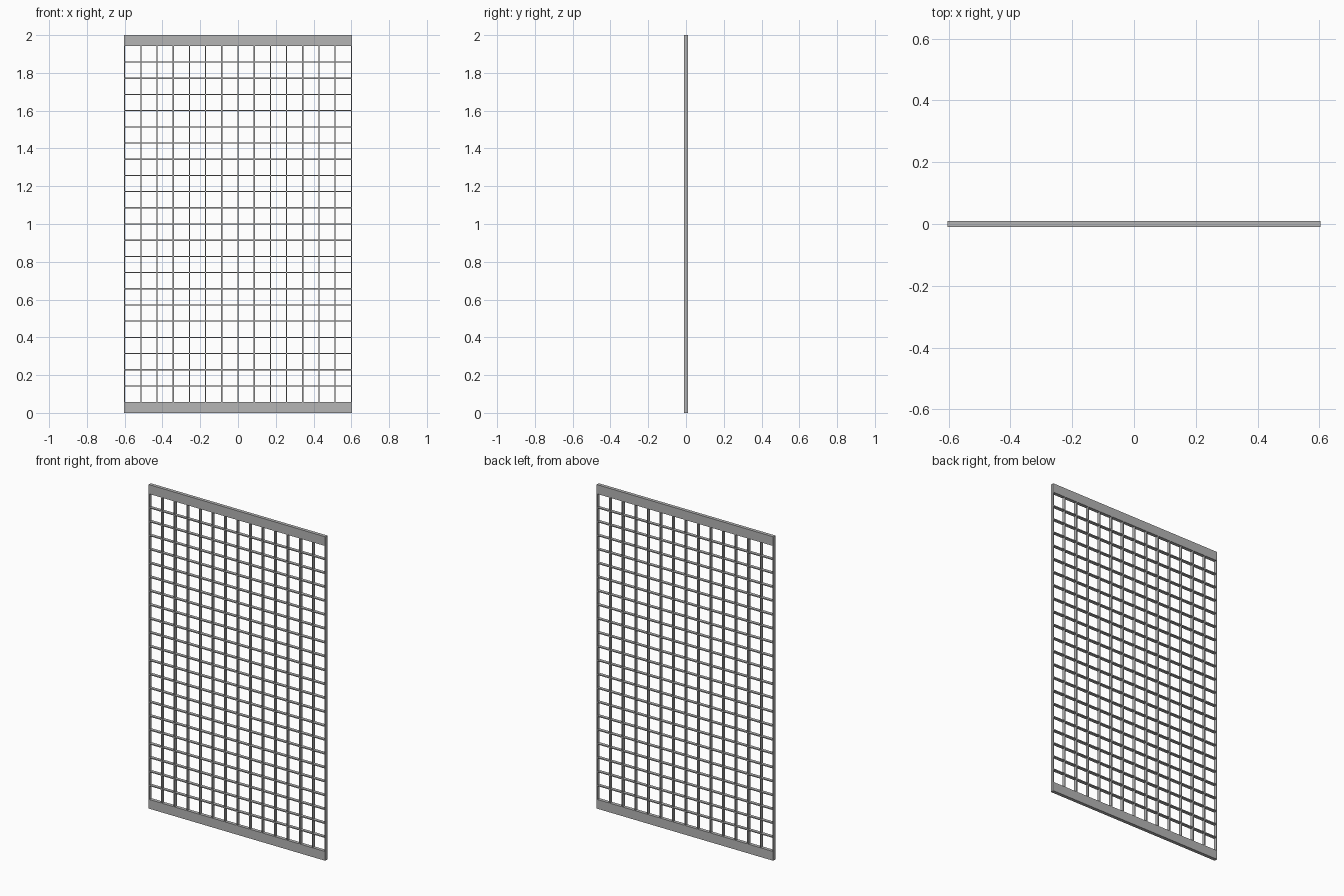
import bpy

cube = bpy.data.objects.get("Cube")
if cube:
    bpy.data.objects.remove(cube, do_unlink=True)

HALF_X, HEIGHT = 0.603, 2.0
RAIL, DEPTH, BAR = 0.057, 0.021, 0.006
COLS, ROWS = 15, 21
PITCH = 1.2 / (COLS - 1)

# Plain grey metal
steel = bpy.data.materials.new("grey_steel")
steel.use_nodes = True
grey = (0.46, 0.46, 0.46, 1)
steel.diffuse_color = grey
steel.node_tree.nodes["Principled BSDF"].inputs["Base Color"].default_value = grey


def box(name, size, location):
    bpy.ops.mesh.primitive_cube_add(size=1, location=location)
    ob = bpy.context.object
    ob.name = name
    ob.scale = size
    bpy.ops.object.transform_apply(location=False, rotation=False, scale=True)
    ob.data.materials.append(steel)
    return ob


def repeat(ob, count, offset):
    mod = ob.modifiers.new("repeat", 'ARRAY')
    mod.count = count
    mod.use_relative_offset = False
    mod.use_constant_offset = True
    mod.constant_offset_displace = offset


# Wide rails across the bottom and top
for name, z in (("bottom_rail", RAIL / 2), ("top_rail", HEIGHT - RAIL / 2)):
    box(name, (2 * HALF_X, DEPTH, RAIL), (0, 0, z))

# Upright flat bars, running between the rails
uprights = box("upright_bars", (BAR, DEPTH, HEIGHT - 2 * RAIL),
               (-PITCH * (COLS - 1) / 2, 0, HEIGHT / 2))
repeat(uprights, COLS, (PITCH, 0, 0))

# Level flat bars, set just inside the uprights
levels = box("level_bars", (2 * HALF_X - BAR, DEPTH - 0.001, BAR),
             (0, 0, HEIGHT / 2 - PITCH * (ROWS - 1) / 2))
repeat(levels, ROWS, (0, 0, PITCH))
